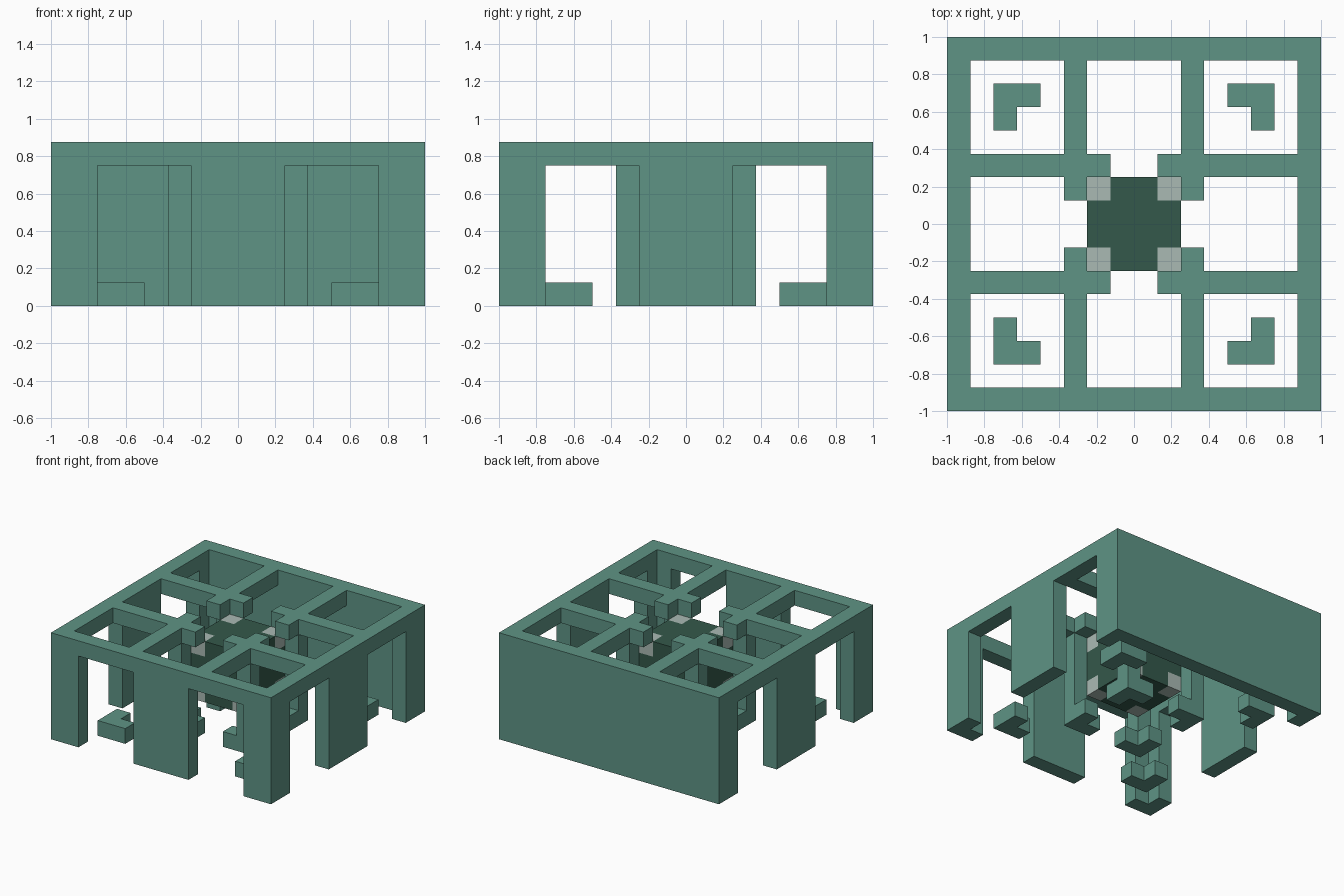
import bpy, bmesh
from mathutils import Vector

cube = bpy.data.objects.get("Cube")
if cube:
    bpy.data.objects.remove(cube, do_unlink=True)

U = 0.125  # one block


def material(name, rgb):
    m = bpy.data.materials.new(name)
    m.use_nodes = True
    m.diffuse_color = (*rgb, 1)
    m.node_tree.nodes["Principled BSDF"].inputs["Base Color"].default_value = (*rgb, 1)
    return m


TEAL = material("teal", (0.113, 0.296, 0.235))
DARK = material("dark green", (0.034, 0.098, 0.069))
PALE = material("pale grey green", (0.40, 0.49, 0.455))


def add_object(name, bm, *mats):
    bmesh.ops.recalc_face_normals(bm, faces=bm.faces)
    mesh = bpy.data.meshes.new(name)
    bm.to_mesh(mesh)
    bm.free()
    for m in mats:
        mesh.materials.append(m)
    obj = bpy.data.objects.new(name, mesh)
    bpy.context.collection.objects.link(obj)
    return obj


def add_box(bm, lo, hi):
    """Box between two corners given in blocks."""
    lo, hi = Vector(lo) * U, Vector(hi) * U
    verts = bmesh.ops.create_cube(bm, size=1)["verts"]
    for v in verts:
        v.co = (lo + hi) / 2 + v.co * (hi - lo)


def box_part(name, *boxes):
    bm = bmesh.new()
    for lo, hi in boxes:
        add_box(bm, lo, hi)
    return add_object(name, bm, TEAL)


def arcade_wall(name, half, place):
    """Wall with two openings: outline extruded by one block."""
    right = [(2, 0), (2, 6), (6, 6), (6, 0), (half, 0), (half, 7)]
    outline = right + [(-s, z) for s, z in reversed(right)]
    bm = bmesh.new()
    face = bm.faces.new([bm.verts.new(Vector(place(s, 0, z)) * U) for s, z in outline])
    out = bmesh.ops.extrude_face_region(bm, geom=[face])["geom"]
    step = (Vector(place(0, 1, 0)) - Vector(place(0, 0, 0))) * U
    bmesh.ops.translate(bm, vec=step, verts=[g for g in out if isinstance(g, bmesh.types.BMVert)])
    return add_object(name, bm, TEAL)


# Outer walls
box_part("back_wall", ((-8, 7, 0), (8, 8, 7)))
arcade_wall("front_wall", 8, lambda s, d, z: (s, d - 8, z))
arcade_wall("left_wall", 7, lambda s, d, z: (d + 7, s, z))
arcade_wall("right_wall", 7, lambda s, d, z: (d - 8, s, z))

# Parts repeated in the four quarters
QUARTER_PARTS = {
    "roof_cross": [((2, 1, 6), (3, 7, 7)), ((1, 2, 6), (2, 3, 7)), ((3, 2, 6), (7, 3, 7))],
    "column": [((2, 2, 0), (3, 3, 6))],
    "column_foot": [((1, 2, 0), (2, 3, 1)), ((2, 1, 0), (3, 2, 1))],
    "corner_block": [((4, 5, 0), (6, 6, 1)), ((5, 4, 0), (6, 5, 1))],
}
for part, boxes in QUARTER_PARTS.items():
    for sy, depth in ((-1, "front"), (1, "back")):
        for sx, side in ((1, "left"), (-1, "right")):
            placed = []
            for a, b in boxes:
                xs = sorted((a[0] * sx, b[0] * sx))
                ys = sorted((a[1] * sy, b[1] * sy))
                placed.append(((xs[0], ys[0], a[2]), (xs[1], ys[1], b[2])))
            box_part(f"{depth}_{side}_{part}", *placed)

# Central cube with pale corners
bm = bmesh.new()
bmesh.ops.create_cube(bm, size=4 * U)
bmesh.ops.subdivide_edges(bm, edges=bm.edges[:], cuts=3, use_grid_fill=True)
for f in bm.faces:
    c = f.calc_center_median()
    f.material_index = int(all(abs(v) > U for v in c))
core = add_object("core_cube", bm, DARK, PALE)
core.location.z = 4 * U
